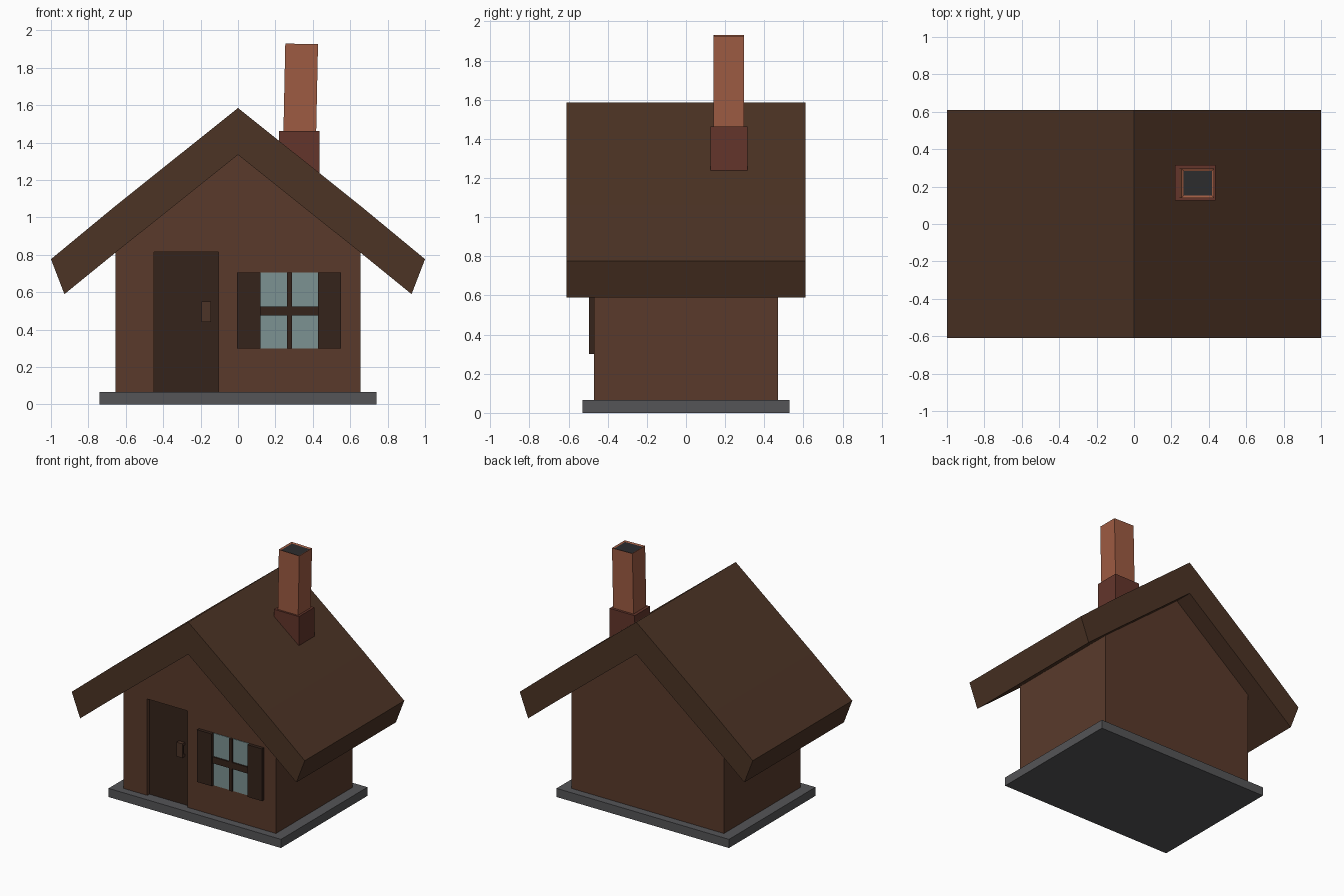
import bpy, bmesh
from math import radians
from mathutils import Matrix, Vector

if "Cube" in bpy.data.objects:
    bpy.data.objects.remove(bpy.data.objects["Cube"])


def material(name, rgb):
    m = bpy.data.materials.new(name)
    m.diffuse_color = (*rgb, 1)
    m.use_nodes = True
    m.node_tree.nodes["Principled BSDF"].inputs["Base Color"].default_value = m.diffuse_color
    return m


WALL = material("wall_brown", (0.100, 0.042, 0.024))
ROOF = material("roof_brown", (0.072, 0.033, 0.018))
DARK = material("dark_wood", (0.036, 0.017, 0.011))
TRIM = material("handle_brown", (0.072, 0.033, 0.020))
GLASS = material("glass", (0.20, 0.29, 0.29))
BRICK = material("brick", (0.34, 0.105, 0.055))
BRICK_DARK = material("dark_brick", (0.126, 0.036, 0.024))
STONE = material("stone", (0.09, 0.09, 0.095))
SOOT = material("soot", (0.025, 0.025, 0.027))


def finish(name, bm, *mats):
    bmesh.ops.recalc_face_normals(bm, faces=bm.faces)
    me = bpy.data.meshes.new(name)
    bm.to_mesh(me)
    bm.free()
    for m in mats:
        me.materials.append(m)
    ob = bpy.data.objects.new(name, me)
    bpy.context.collection.objects.link(ob)
    return ob


def box_bm(x, y, z):
    """Box from (low, high) ranges."""
    bm = bmesh.new()
    bmesh.ops.create_cube(bm, size=1)
    for v in bm.verts:
        v.co = [r[0] if c < 0 else r[1] for c, r in zip(v.co, (x, y, z))]
    return bm


def box(name, x, y, z, mat):
    return finish(name, box_bm(x, y, z), mat)


def extrude_xz(name, half_profile, y, mat):
    """Extrude a front profile, mirrored about x = 0, along y."""
    pts = half_profile + [(-a, b) for a, b in reversed(half_profile) if a > 0]
    bm = bmesh.new()
    f = bm.faces.new([bm.verts.new((a, y[0], b)) for a, b in pts])
    ext = bmesh.ops.extrude_face_region(bm, geom=[f])
    vs = [g for g in ext["geom"] if isinstance(g, bmesh.types.BMVert)]
    bmesh.ops.translate(bm, verts=vs, vec=(0, y[1] - y[0], 0))
    return finish(name, bm, mat)


# Foundation
box("foundation", (-0.74, 0.74), (-0.53, 0.53), (0, 0.067), STONE)

# Gabled walls with a shallow doorway
walls = extrude_xz("walls", [(0.655, 0.05), (0.655, 0.815), (0, 1.34)],
                   (-0.47, 0.47), WALL)
cutter = box("doorway_cutter", (-0.45, -0.105), (-0.6, -0.44), (0, 0.815), DARK)
cutter.hide_render = True
cut = walls.modifiers.new("doorway", "BOOLEAN")
cut.operation = "DIFFERENCE"
cut.solver = "EXACT"
cut.object = cutter
bpy.context.view_layer.objects.active = walls
bpy.ops.object.modifier_apply(modifier=cut.name)
bpy.data.objects.remove(cutter)

# Roof: thick chevron with a slight bend over the eaves
roof_profile = [(0, 1.585), (0.655, 1.062), (1.0, 0.777), (0.928, 0.59),
                (0.655, 0.812), (0, 1.335)]
pts = roof_profile + [(-a, b) for a, b in reversed(roof_profile) if a > 0]
bm = bmesh.new()
rings = []
for yy in (-0.61, 0.61):
    top = [bm.verts.new((s, yy, t)) for s, t in
           [(-a, b) for a, b in reversed(roof_profile[1:3])] + roof_profile[:3]]
    low = [bm.verts.new((s, yy, t)) for s, t in
           [(-a, b) for a, b in roof_profile[3:5]] + roof_profile[:2:-1]]
    for i in range(4):
        bm.faces.new((top[i], top[i + 1], low[i + 1], low[i]))
    rings.append(top + low[::-1])
for i in range(10):
    j = (i + 1) % 10
    bm.faces.new((rings[0][i], rings[0][j], rings[1][j], rings[1][i]))
finish("roof", bm, ROOF)

# Door and its pull handle
box("door", (-0.45, -0.105), (-0.445, -0.43), (0.06, 0.815), DARK)
box("handle_grip", (-0.195, -0.145), (-0.475, -0.462), (0.44, 0.55), TRIM)
for part, z in (("lower", 0.44), ("upper", 0.53)):
    box("handle_mount_" + part, (-0.195, -0.145), (-0.464, -0.44), (z, z + 0.02), TRIM)

# Window: panes, crossbars and shutters
for i, x in enumerate(((0.12, 0.264), (0.286, 0.43))):
    for j, z in enumerate(((0.3, 0.475), (0.525, 0.705))):
        box(f"window_pane_{i}{j}", x, (-0.474, -0.46), z, GLASS)
box("window_bar_vertical", (0.262, 0.288), (-0.485, -0.46), (0.3, 0.705), DARK)
box("window_bar_horizontal", (0.12, 0.43), (-0.485, -0.46), (0.475, 0.525), DARK)
for side, x in (("left", (-0.005, 0.121)), ("right", (0.428, 0.552))):
    box("shutter_" + side, x, (-0.495, -0.46), (0.3, 0.705), DARK)

# Chimney base, cut to follow the roof slope just under its surface
bm = box_bm((0.22, 0.435), (0.125, 0.315), (1.2, 1.463))
for v in bm.verts:
    if v.co.z < 1.3:
        v.co.z = 1.575 - 0.798 * v.co.x
finish("chimney_base", bm, BRICK_DARK)

# Chimney stack, leaning slightly, with a sooty flue
bm = box_bm((0.243, 0.418), (0.14, 0.296), (1.44, 1.928))
top = max(bm.faces, key=lambda f: f.calc_center_median().z)
bmesh.ops.inset_region(bm, faces=[top], thickness=0.016)
top.material_index = 1
bmesh.ops.translate(bm, verts=top.verts, vec=(0, 0, -0.006))
bmesh.ops.rotate(bm, verts=bm.verts, cent=Vector((0.33, 0.218, 1.46)),
                 matrix=Matrix.Rotation(radians(1.2), 3, "Y"))
finish("chimney_stack", bm, BRICK, SOOT)
